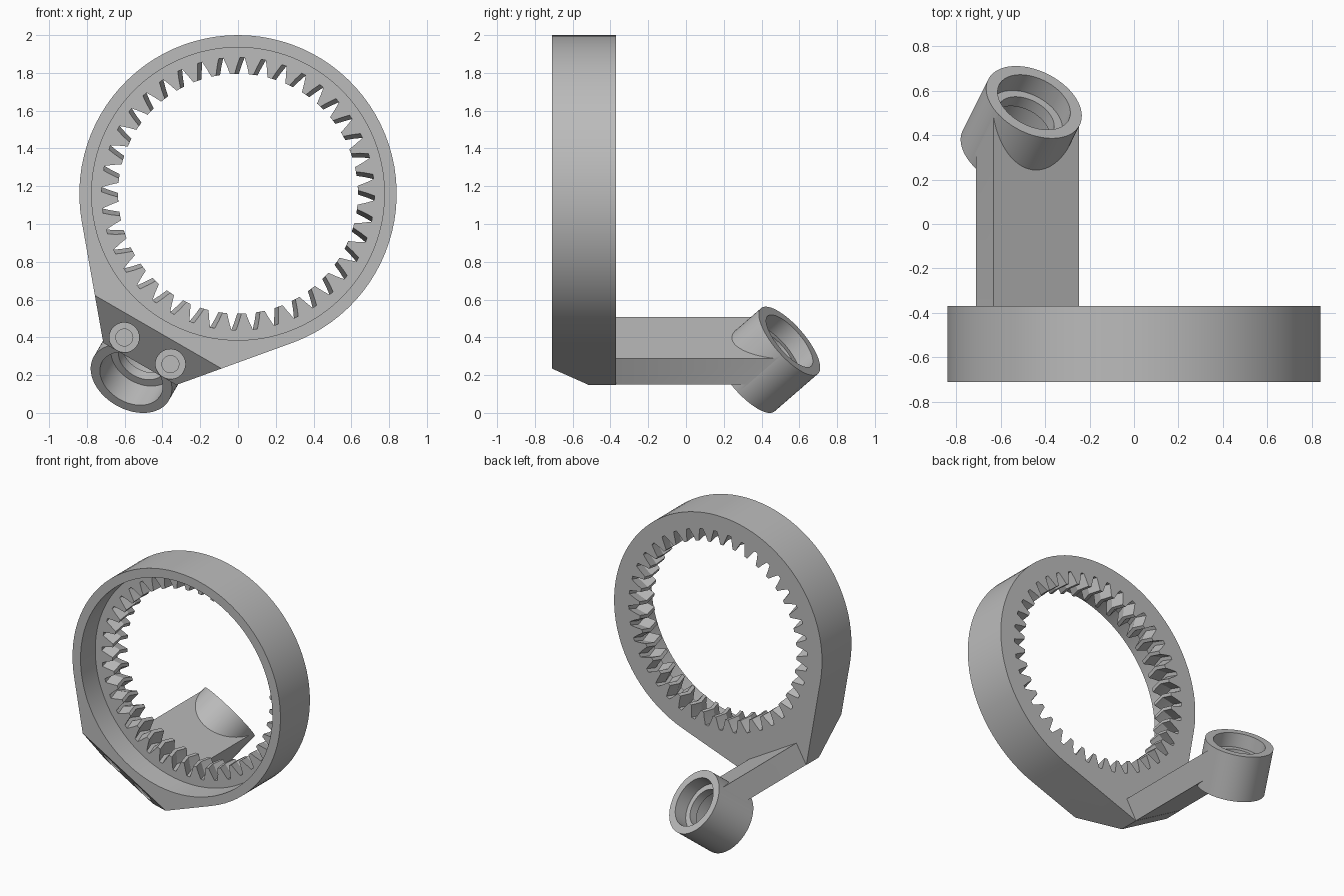
import bpy, bmesh
from math import sin, cos, radians, sqrt
from mathutils import Vector

if "Cube" in bpy.data.objects:
    bpy.data.objects.remove(bpy.data.objects["Cube"])

grey = bpy.data.materials.new("plain_grey")
grey.use_nodes = True
grey.diffuse_color = (0.5, 0.5, 0.5, 1)
grey.node_tree.nodes["Principled BSDF"].inputs["Base Color"].default_value = (0.5, 0.5, 0.5, 1)

CENTRE_Z = 1.16
FRONT, BACK = -0.71, -0.37
C30, S30, H = cos(radians(30)), 0.5, sqrt(0.5)


def place(v, y, d):
    """v runs across the arm, d runs from the ring centre down towards the arm."""
    return Vector((C30 * v - S30 * d, y, CENTRE_Z - S30 * v - C30 * d))


def loft(name, layers):
    """Closed solid through layers of equal point count."""
    bm = bmesh.new()
    rows = [[bm.verts.new(p) for p in layer] for layer in layers]
    n = len(rows[0])
    for a, b in zip(rows, rows[1:]):
        for i in range(n):
            j = (i + 1) % n
            bm.faces.new((a[i], a[j], b[j], b[i]))
    bm.faces.new(rows[0])
    bm.faces.new(rows[-1])
    bmesh.ops.recalc_face_normals(bm, faces=bm.faces)
    mesh = bpy.data.meshes.new(name)
    bm.to_mesh(mesh)
    bm.free()
    mesh.materials.append(grey)
    ob = bpy.data.objects.new(name, mesh)
    bpy.context.collection.objects.link(ob)
    return ob


def circle(r, y, v=0, d=0, n=96):
    return [place(v + r * sin(radians(360 * i / n)), y, d + r * cos(radians(360 * i / n)))
            for i in range(n)]


def side_prism(name, profile, half):
    """Extrude a (y, d) profile across the arm."""
    return loft(name, [[place(v, y, d) for y, d in profile] for v in (-half, half)])


def turned(name, profile, n=72):
    """Revolve (depth, radius) steps about the slanted socket axis."""
    layers = []
    for t, r in profile:
        ring = []
        for i in range(n):
            a = radians(360 * i / n)
            m = r * sin(a)
            ring.append(place(r * cos(a), 0.548 + H * (m - t), 0.9 + H * (m + t)))
        layers.append(ring)
    return loft(name, layers)


def combine(target, other, operation):
    mod = target.modifiers.new("join", "BOOLEAN")
    mod.operation, mod.solver, mod.object = operation, "EXACT", other
    bpy.ops.object.select_all(action="DESELECT")
    bpy.context.view_layer.objects.active = target
    target.select_set(True)
    bpy.ops.object.modifier_apply(modifier=mod.name)
    bpy.data.objects.remove(other)


# Ring housing: circle drawn out to a flat foot
outline = [(0.84 * sin(radians(a)), 0.84 * cos(radians(a))) for a in range(50, 311, 4)]
outline += [(-0.223, 1.04), (0.223, 1.04)]
housing = loft("ring_gear_bracket",
               [[place(v, y, d) for v, d in outline] for y in (FRONT, BACK)])

# Front recess
combine(housing, loft("recess", [circle(0.775, FRONT - 0.1, n=128),
                                 circle(0.775, -0.54, n=128)]), "DIFFERENCE")

# Herringbone internal teeth
tooth = [(-4.5, 0.635), (-3.4, 0.635), (-2.2, 0.68), (-1.0, 0.722),
         (1.0, 0.722), (2.2, 0.68), (3.4, 0.635)]


def gear_layer(y, turn):
    pts = []
    for k in range(40):
        for a, r in tooth:
            t = radians(87.2 + turn + 9 * k + a)
            pts.append(Vector((r * cos(t), y, CENTRE_Z + r * sin(t))))
    return pts


combine(housing, loft("teeth", [gear_layer(y, t) for y, t in
        ((-0.6, 1), (-0.54, 1), (-0.455, -1), (BACK, 1), (BACK + 0.05, 1))]), "DIFFERENCE")

# Sloped front of the foot
combine(housing, side_prism("slope", [(-0.76, 0.795), (-0.76, 1.2), (-0.355, 1.2)], 0.9),
        "DIFFERENCE")

# Arm and slanted socket
combine(housing, side_prism("arm", [(-0.45, 0.88), (0.52, 0.88), (0.40, 1.039),
                                    (-0.45, 1.039)], 0.222), "UNION")
combine(housing, turned("socket", [(0, 0.23), (0.325, 0.23)]), "UNION")
combine(housing, turned("bore", [(-0.03, 0.175), (0.1, 0.175), (0.1, 0.135), (0.16, 0.135),
                                 (0.16, 0.178), (0.45, 0.178)]), "DIFFERENCE")

# Screw seats and screw holes
for side in (-0.141, 0.141):
    for r, end in ((0.079, -0.5), (0.045, -0.2)):
        combine(housing, loft("screw_seat", [circle(r, FRONT - 0.1, side, 0.96, 40),
                                             circle(r, end, side, 0.96, 40)]), "DIFFERENCE")

bpy.ops.object.select_all(action="DESELECT")
housing.select_set(True)
bpy.context.view_layer.objects.active = housing
bpy.ops.object.shade_smooth_by_angle(angle=radians(25))
